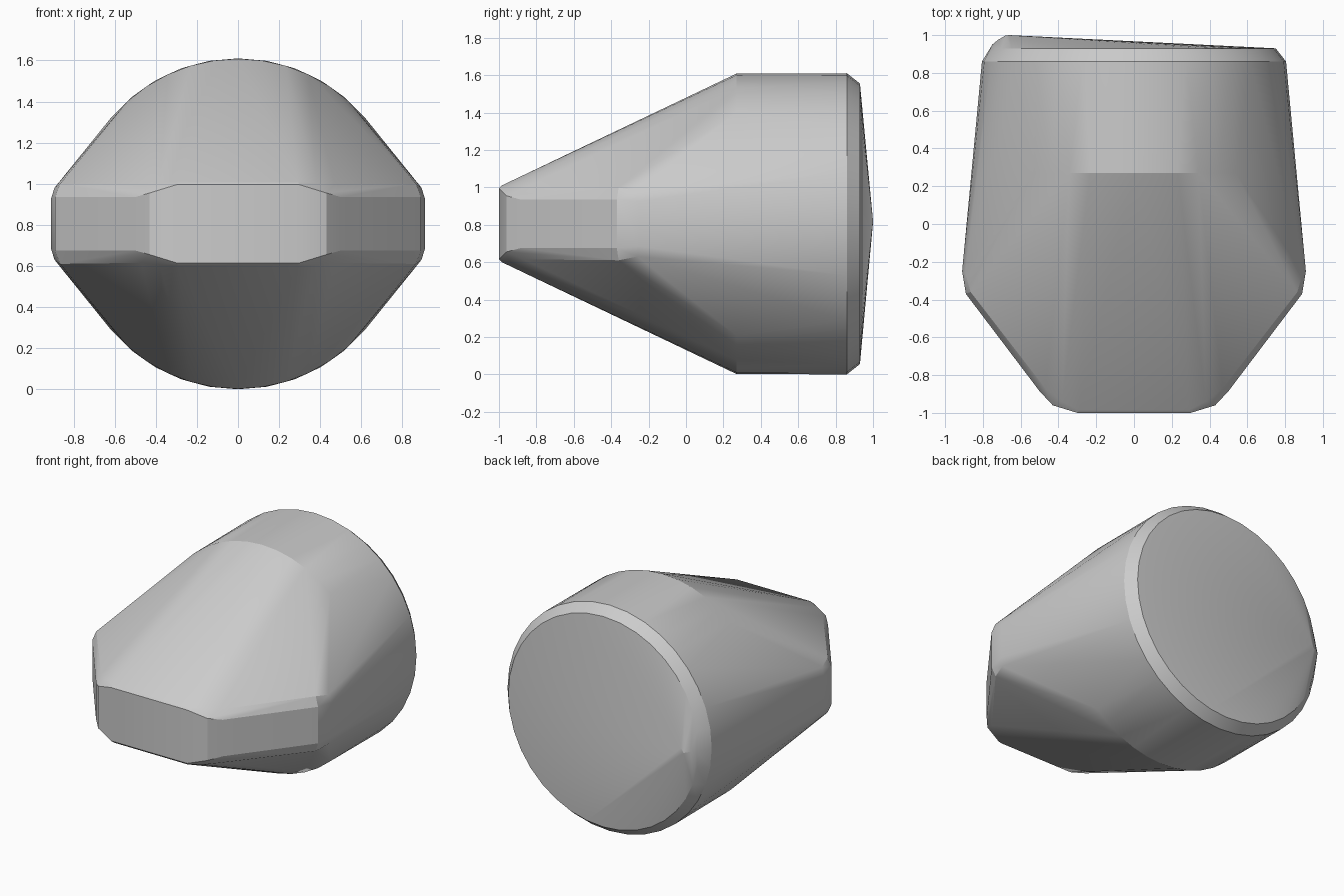
import bpy, bmesh
from math import sin, cos, radians

if "Cube" in bpy.data.objects:
    bpy.data.objects.remove(bpy.data.objects["Cube"])

points = []


def arc(y, r, start, end, steps):
    """Points of a circular arc about the boulder's long axis."""
    for i in range(steps + 1):
        a = radians(start + (end - start) * i / steps)
        points.append((r * cos(a), y, 0.805 + r * sin(a)))


# round back end: full rim and chamfer ring
arc(0.86, 0.805, 0, 350, 35)
arc(0.93, 0.75, 0, 350, 35)

# where the barrel breaks into the front wedge, above and below
arc(0.27, 0.803, 48, 132, 10)
arc(0.27, 0.803, 228, 312, 10)

# off-centre peak on the back face
points += [(-0.66, 1.0, 0.82), (-0.68, 0.998, 0.79), (-0.72, 0.975, 0.8),
           (-0.75, 0.95, 0.8)]

# blunt front band: plan x, y, half height
band = [(0.30, -1.0, 0.19), (0.29, -0.985, 0.205), (0.43, -0.96, 0.15),
        (0.38, -0.94, 0.20), (0.50, -0.885, 0.13), (0.47, -0.87, 0.19),
        (0.89, -0.37, 0.13), (0.865, -0.36, 0.195),
        (0.91, -0.25, 0.12), (0.893, -0.26, 0.175)]
for x, y, h in band:
    for sx in (-1, 1):
        for sz in (-1, 1):
            points.append((sx * x, y, 0.805 + sz * h))

# wrap everything in one convex skin
bm = bmesh.new()
for p in points:
    bm.verts.new(p)
bmesh.ops.convex_hull(bm, input=bm.verts[:])
loose = [v for v in bm.verts if not v.link_faces]
bmesh.ops.delete(bm, geom=loose, context='VERTS')
bmesh.ops.recalc_face_normals(bm, faces=bm.faces[:])

mesh = bpy.data.meshes.new("boulder")
bm.to_mesh(mesh)
bm.free()
boulder = bpy.data.objects.new("boulder", mesh)
bpy.context.collection.objects.link(boulder)
bpy.context.view_layer.objects.active = boulder
boulder.select_set(True)
bpy.ops.object.shade_smooth_by_angle(angle=radians(20))
